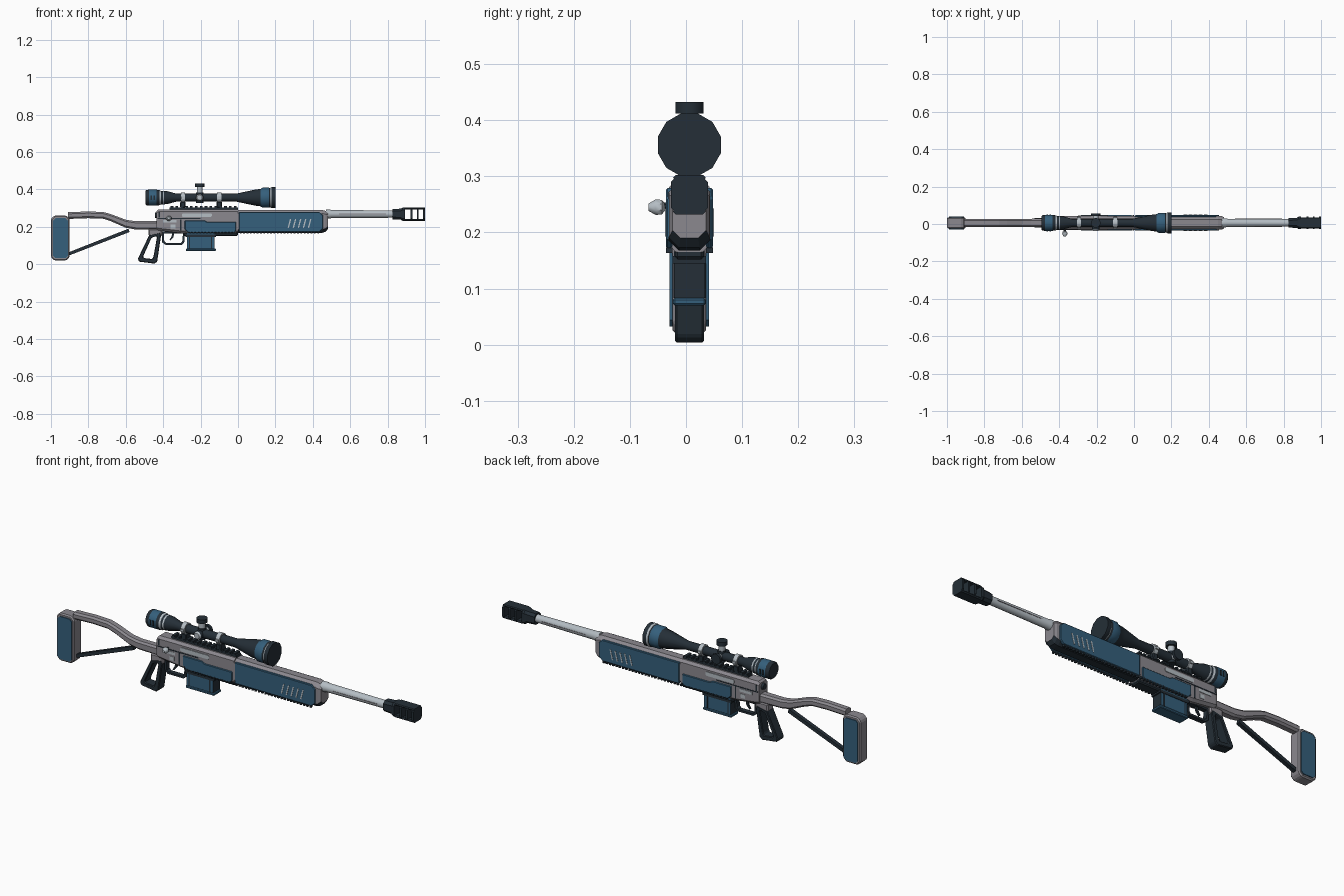
import bpy, bmesh, math
from mathutils import Vector, Matrix

old = bpy.data.objects.get("Cube")
if old:
    bpy.data.objects.remove(old, do_unlink=True)

YC = 0.006  # centre plane of the rifle


def material(name, rgb):
    m = bpy.data.materials.new(name)
    m.use_nodes = True
    m.diffuse_color = (*rgb, 1)
    m.node_tree.nodes["Principled BSDF"].inputs["Base Color"].default_value = (*rgb, 1)
    return m


DARK = material("dark gunmetal", (0.018, 0.028, 0.038))
BLUE = material("steel blue", (0.035, 0.115, 0.2))
GREY = material("warm grey", (0.26, 0.25, 0.275))
LIGHT = material("light steel", (0.46, 0.51, 0.55))


def finish(name, bm, mats, smooth=False, bevel=0):
    bmesh.ops.recalc_face_normals(bm, faces=bm.faces)
    me = bpy.data.meshes.new(name)
    bm.to_mesh(me)
    bm.free()
    for m in mats if isinstance(mats, list) else [mats]:
        me.materials.append(m)
    ob = bpy.data.objects.new(name, me)
    bpy.context.collection.objects.link(ob)
    bpy.ops.object.select_all(action='DESELECT')
    ob.select_set(True)
    bpy.context.view_layer.objects.active = ob
    if bevel:
        b = ob.modifiers.new("edge chamfer", 'BEVEL')
        b.width, b.segments, b.limit_method = bevel, 1, 'ANGLE'
    if smooth:
        bpy.ops.object.shade_smooth_by_angle(angle=math.radians(40))
    return ob


def rings(bm, loops, caps=True):
    """Skin a list of equal closed vertex loops; returns faces by span."""
    vs = [[bm.verts.new(p) for p in loop] for loop in loops]
    spans = []
    for a, b in zip(vs, vs[1:]):
        n = len(a)
        spans.append([bm.faces.new((a[i], a[(i + 1) % n], b[(i + 1) % n], b[i])) for i in range(n)])
    if caps:
        spans[0].append(bm.faces.new(vs[0]))
        spans[-1].append(bm.faces.new(vs[-1]))
    return spans


def boxes(name, items, mat, bevel=0):
    """items: (x0, x1, y0, y1, z0, z1), y measured from the centre plane."""
    bm = bmesh.new()
    for x0, x1, y0, y1, z0, z1 in items:
        rings(bm, [[(x, YC + y0, z0), (x, YC + y1, z0), (x, YC + y1, z1), (x, YC + y0, z1)] for x in (x0, x1)])
    return finish(name, bm, mat, bevel=bevel)


def plates(name, outlines, y0, y1, mat, bevel=0, both=True):
    """Side profiles in x,z extruded from y0 to y1, mirrored to the other side."""
    bm = bmesh.new()
    for pts in outlines:
        for s in ((-1, 1) if both else (1,)):
            rings(bm, [[(x, YC + s * y, z) for x, z in pts] for y in (y0, y1)])
    return finish(name, bm, mat, bevel=bevel)


def frame(name, outer, inner, hy, mat, bevel=0):
    """Open side profile: outer outline with a matching inner hole."""
    bm = bmesh.new()
    loops = [[(x, YC + y, z) for x, z in pts] for pts, y in
             ((outer, -hy), (outer, hy), (inner, hy), (inner, -hy), (outer, -hy))]
    rings(bm, loops, caps=False)
    bmesh.ops.remove_doubles(bm, verts=bm.verts, dist=1e-5)
    return finish(name, bm, mat, bevel=bevel)


def loft(name, sections, mats, rule=None, bevel=0):
    """Eight-sided sections along x: (x, half width, z0, z1, chamfer)."""
    bm = bmesh.new()
    loops = []
    for x, w, a, b, c in sections:
        loops.append([(x, YC + y, z) for y, z in ((w, a + c), (w, b - c), (w - c, b), (c - w, b),
                                                  (-w, b - c), (-w, a + c), (c - w, a), (w - c, a))])
    rings(bm, loops)
    bm.normal_update()
    bmesh.ops.recalc_face_normals(bm, faces=bm.faces)
    if rule:
        for f in bm.faces:
            f.material_index = rule(f.calc_center_median(), f.normal)
    return finish(name, bm, mats, bevel=bevel)


def lathe(name, profile, origin, mats, bands=None, axis='X', seg=12):
    """Turned part: (distance, radius) profile; bands gives a material per span."""
    bm = bmesh.new()
    turn = {'X': Matrix.Rotation(math.pi / 2, 3, 'Y'), 'Y': Matrix.Rotation(math.pi / 2, 3, 'X'),
            'Z': Matrix.Identity(3)}[axis]
    loops = []
    for d, r in profile:
        angles = [2 * math.pi * (i + 0.5) / seg for i in range(seg)]
        loops.append([turn @ Vector((r * math.cos(t), r * math.sin(t), d)) + Vector(origin) for t in angles])
    for i, span in enumerate(rings(bm, loops)):
        for f in span:
            f.material_index = bands[i] if bands else 0
    return finish(name, bm, mats, smooth=True)


# Shoulder stock: butt block, inset side panels, bent tube and lower strut
def chamfered(x0, x1, z0, z1, c):
    return [(x0 + c, z0), (x1 - c, z0), (x1, z0 + c), (x1, z1 - c),
            (x1 - c, z1), (x0 + c, z1), (x0, z1 - c), (x0, z0 + c)]


plates("butt_block", [chamfered(-1, -0.9, 0.02, 0.26, 0.018)], -0.03, 0.03, GREY, bevel=0.006, both=False)
plates("butt_side_panel", [chamfered(-0.988, -0.91, 0.032, 0.246, 0.012)], 0.028, 0.035, BLUE)
loft("stock_tube", [(-0.91, 0.022, 0.242, 0.278, 0.009), (-0.8, 0.022, 0.246, 0.282, 0.009),
                    (-0.72, 0.022, 0.243, 0.279, 0.009), (-0.68, 0.022, 0.23, 0.268, 0.009),
                    (-0.6, 0.022, 0.195, 0.238, 0.009), (-0.55, 0.022, 0.186, 0.23, 0.009),
                    (-0.43, 0.024, 0.184, 0.23, 0.009)], GREY)
plates("stock_strut", [[(-0.905, 0.046), (-0.58, 0.172), (-0.585, 0.19), (-0.905, 0.064)]],
       -0.01, 0.01, DARK, both=False)

# Receiver
loft("receiver", [(-0.435, 0.034, 0.185, 0.285, 0.01), (-0.425, 0.036, 0.18, 0.293, 0.012),
                  (-0.3, 0.036, 0.165, 0.293, 0.012), (0, 0.036, 0.165, 0.293, 0.012)], GREY)
boxes("receiver_underside", [(-0.29, 0, -0.026, 0.026, 0.152, 0.17)], DARK, bevel=0.005)
plates("receiver_side_panel", [[(-0.265, 0.168), (-0.02, 0.168), (-0.01, 0.18), (-0.01, 0.226),
                                (-0.165, 0.226), (-0.18, 0.235), (-0.285, 0.235), (-0.285, 0.185)]],
       0.03, 0.041, BLUE, bevel=0.003)
plates("receiver_slots", [[(-0.4, 0.222), (-0.33, 0.222), (-0.33, 0.236), (-0.4, 0.236)],
                          [(-0.36, 0.192), (-0.335, 0.192), (-0.335, 0.212), (-0.36, 0.212)]],
       0.033, 0.038, LIGHT)
plates("receiver_seams", [[(-0.43, 0.241), (-0.2, 0.241), (-0.2, 0.246), (-0.43, 0.246)],
                          [(-0.426, 0.25), (-0.418, 0.25), (-0.418, 0.278), (-0.426, 0.278)],
                          [(-0.31, 0.18), (-0.303, 0.18), (-0.303, 0.24), (-0.31, 0.24)]],
       0.034, 0.0375, DARK)
plates("ejection_cover", [chamfered(-0.3, -0.14, 0.252, 0.272, 0.005)], 0.033, 0.039, LIGHT)
lathe("rear_cap", [(-0.445, 0.014), (-0.43, 0.018)], (0, YC, 0.262), DARK, axis='X')

# Bolt handle
lathe("bolt_stem", [(0.03, 0.007), (0.055, 0.006)], (-0.37, YC, 0.247), DARK, axis='Y', seg=8)
lathe("bolt_knob", [(0.043, 0.006), (0.049, 0.014), (0.06, 0.015), (0.073, 0.007)],
      (-0.37, YC, 0.245), LIGHT, axis='Y', seg=8)

# Accessory rail with teeth
teeth = [(-0.36 + i * 0.026, -0.346 + i * 0.026, -0.02, 0.02, 0.302, 0.311) for i in range(14)]
boxes("top_rail", [(-0.365, 0, -0.017, 0.017, 0.288, 0.303)] + teeth, DARK)

# Handguard: grey shell with dark belly, blue sides, slanted vents and edge teeth
loft("handguard", [(0, 0.037, 0.168, 0.29, 0.018), (0.45, 0.037, 0.168, 0.29, 0.018),
                   (0.468, 0.036, 0.173, 0.285, 0.018), (0.482, 0.03, 0.19, 0.278, 0.014)],
     [GREY, DARK], lambda c, n: 1 if n.z < -0.4 else 0)
plates("handguard_side_panel", [[(0.005, 0.172), (0.435, 0.172), (0.455, 0.19), (0.455, 0.262),
                                 (0.435, 0.279), (0.005, 0.279)]], 0.03, 0.042, BLUE, bevel=0.003)
plates("handguard_vents", [[(x, 0.193), (x + 0.007, 0.193), (x + 0.02, 0.243), (x + 0.013, 0.243)]
                           for x in (0.265 + i * 0.027 for i in range(5))], 0.04, 0.0435, LIGHT)
edge_teeth = [(x, x + 0.009, s * 0.036 - 0.006, s * 0.036 + 0.006, 0.163, 0.173)
              for s in (-1, 1) for x in (-0.26 + i * 0.018 for i in range(39))]
boxes("edge_teeth", edge_teeth, DARK)

# Barrel with flutes, and ported muzzle brake
lathe("barrel", [(0.47, 0.025), (0.49, 0.025), (0.5, 0.0225), (0.84, 0.02)], (0, YC, 0.268), LIGHT)
plates("barrel_flutes", [[(0.54, 0.266), (0.79, 0.266), (0.79, 0.27), (0.54, 0.27)]], 0.018, 0.0225, GREY)
loft("brake_neck", [(0.825, 0.025, 0.24, 0.295, 0.012), (0.87, 0.027, 0.238, 0.297, 0.012),
                    (0.88, 0.033, 0.232, 0.302, 0.012), (0.892, 0.033, 0.232, 0.302, 0.012)], DARK)
for label, a, b, c in (("upper", 0.293, 0.302, 0.004), ("lower", 0.232, 0.243, 0.005)):
    loft("brake_" + label + "_bar", [(0.89, 0.029, a, b, c), (1, 0.029, a, b, c)], DARK)
for i, (x0, x1) in enumerate(((0.922, 0.932), (0.956, 0.966), (0.99, 1))):
    loft(f"brake_baffle_{i + 1}", [(x, 0.033, 0.232, 0.302, 0.012) for x in (x0, x1)], DARK)
lathe("muzzle_bore", [(0.998, 0.012), (1, 0.012)], (0, YC, 0.268), DARK)

# Magazine
loft("magazine", [(x, 0.027, 0.08, 0.17, 0.004) for x in (-0.272, -0.125)],
     [BLUE, DARK], lambda c, n: 1 if abs(n.x) > 0.7 else 0)
boxes("magazine_floor", [(-0.278, -0.118, -0.029, 0.029, 0.07, 0.083)], BLUE, bevel=0.003)
boxes("magazine_collar", [(-0.28, -0.118, -0.03, 0.03, 0.145, 0.158)], DARK)
boxes("magazine_ribs", [(x, x + 0.006, -0.0285, 0.0285, 0.083, 0.145) for x in (-0.262, -0.145)], DARK)

# Skeleton grip, trigger and guard
frame("grip", [(-0.475, 0.155), (-0.415, 0.168), (-0.412, 0.15), (-0.432, 0.015), (-0.445, 0.003),
               (-0.53, 0.014), (-0.535, 0.03)],
      [(-0.462, 0.142), (-0.436, 0.15), (-0.434, 0.14), (-0.452, 0.04), (-0.458, 0.028),
       (-0.505, 0.033), (-0.508, 0.04)], 0.026, DARK, bevel=0.004)
boxes("grip_mount", [(-0.478, -0.405, -0.024, 0.024, 0.15, 0.19)], GREY, bevel=0.006)
frame("trigger_guard", [(-0.408, 0.175), (-0.283, 0.175), (-0.287, 0.118), (-0.3, 0.104),
                        (-0.388, 0.104), (-0.405, 0.116)],
      [(-0.397, 0.165), (-0.294, 0.165), (-0.298, 0.123), (-0.305, 0.114),
       (-0.383, 0.114), (-0.394, 0.122)], 0.012, DARK)
plates("trigger", [[(-0.352, 0.17), (-0.34, 0.17), (-0.345, 0.145), (-0.362, 0.126), (-0.366, 0.13),
                    (-0.355, 0.148)]], -0.005, 0.005, DARK, both=False)

# Telescopic sight: one turned body with coloured bands
SZ = 0.356
spans = [(-0.495, 0.038, 0), (-0.488, 0.043, 0), (-0.475, 0.044, 1), (-0.435, 0.044, 0), (-0.42, 0.042, 2),
         (-0.413, 0.038, 0), (-0.402, 0.038, 2), (-0.395, 0.037, 0), (-0.378, 0.036, 0), (-0.33, 0.022, 0),
         (-0.01, 0.022, 0), (0.09, 0.044, 0), (0.12, 0.048, 1), (0.132, 0.055, 1), (0.165, 0.055, 0),
         (0.172, 0.053, 2), (0.18, 0.058, 0), (0.2, 0.058, 0)]
lathe("sight_body", [(x, r) for x, r, m in spans], (0, YC, SZ), [DARK, BLUE, LIGHT], [m for x, r, m in spans])
plates("sight_grip_ribs", [[(x, SZ - 0.012), (x + 0.008, SZ - 0.012), (x + 0.008, SZ + 0.012), (x, SZ + 0.012)]
                           for x in (-0.468, -0.452)], 0.04, 0.046, DARK)

# Adjustment turrets
lathe("turret_hub", [(-0.028, 0.02), (0.028, 0.02)], (-0.205, YC, SZ), DARK, axis='Z')
lathe("top_turret", [(0.02, 0.016), (0.056, 0.016), (0.056, 0.026), (0.076, 0.026)],
      (-0.205, YC, SZ), [LIGHT, DARK], [0, 1, 1], axis='Z')
lathe("left_turret", [(-0.05, 0.026), (-0.036, 0.026), (-0.036, 0.016), (-0.015, 0.016)],
      (-0.205, YC, SZ), [DARK, LIGHT], [0, 0, 1], axis='Y')
lathe("right_turret", [(0.015, 0.02), (0.036, 0.02), (0.044, 0.014)],
      (-0.205, YC, SZ), [DARK, LIGHT], [0, 1], axis='Y')

# Sight mounting rings
for label, x in (("rear", -0.295), ("front", -0.1)):
    lathe(label + "_mount_ring", [(x - 0.011, 0.029), (x + 0.011, 0.029)], (0, YC, SZ), LIGHT)
    boxes(label + "_mount_foot", [(x - 0.014, x + 0.014, -0.02, 0.02, 0.302, 0.335)], DARK, bevel=0.004)
    boxes(label + "_mount_clamp", [(x - 0.009, x + 0.009, -0.034, 0.034, SZ - 0.006, SZ + 0.006)], LIGHT)
